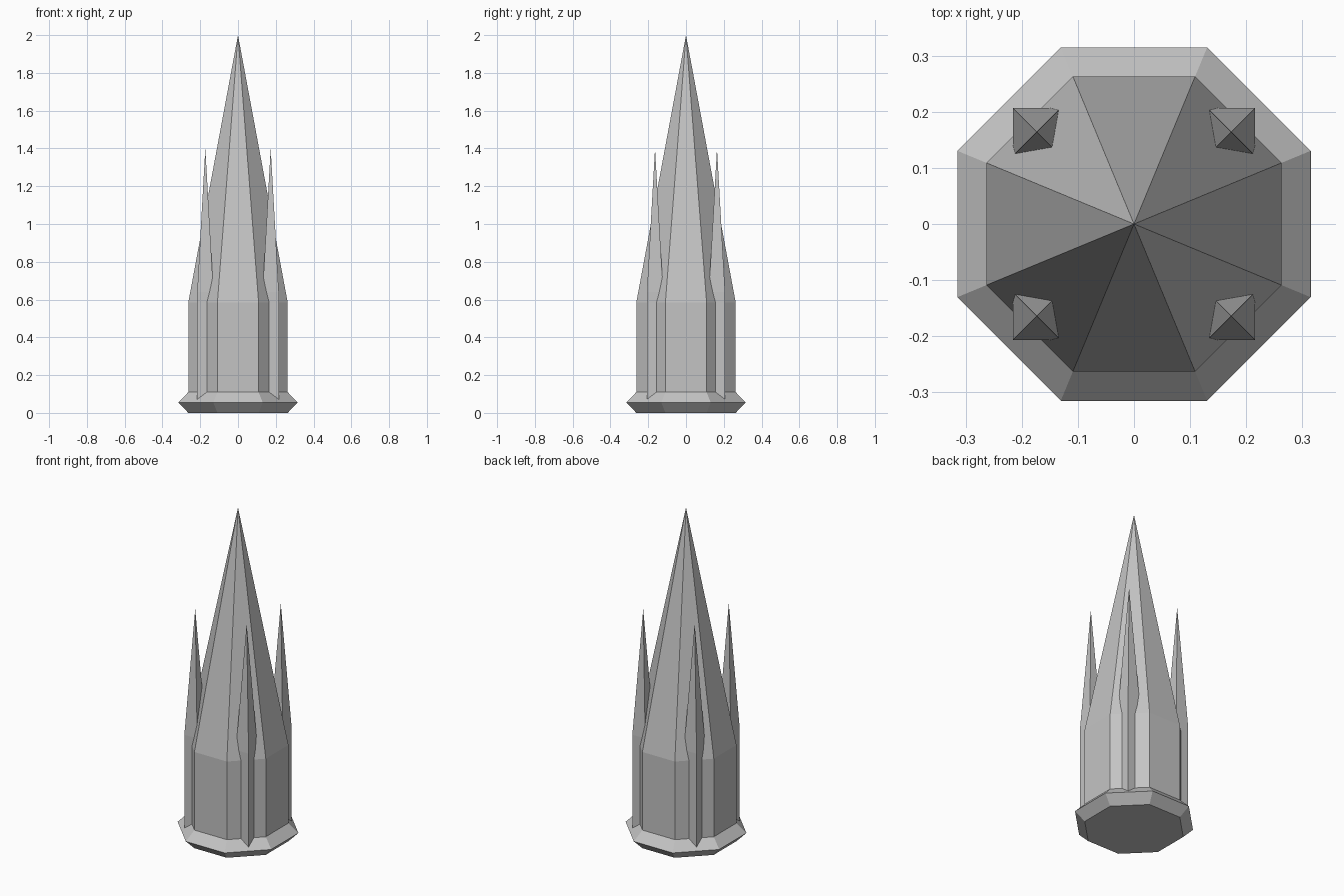
import bpy, bmesh, math
from mathutils import Matrix

cube = bpy.data.objects.get("Cube")
if cube:
    bpy.data.objects.remove(cube, do_unlink=True)

stone = bpy.data.materials.new("grey_stone")
stone.use_nodes = True
GREY = (0.55, 0.55, 0.55, 1)
stone.diffuse_color = GREY
stone.node_tree.nodes["Principled BSDF"].inputs["Base Color"].default_value = GREY


def prism_stack(name, sides, levels, apex, centre=(0, 0)):
    """Flat-faced tower through (apothem, height) levels, closed to a point."""
    bm = bmesh.new()
    rings = []
    for apothem, z in levels:
        radius = apothem / math.cos(math.pi / sides)
        ring = []
        for i in range(sides):
            a = 2 * math.pi * (i + 0.5) / sides
            ring.append(bm.verts.new((centre[0] + radius * math.cos(a),
                                      centre[1] + radius * math.sin(a), z)))
        rings.append(ring)
    tip = bm.verts.new((centre[0], centre[1], apex))
    bm.faces.new(rings[0][::-1])
    for i in range(sides):
        j = (i + 1) % sides
        for low, high in zip(rings, rings[1:]):
            bm.faces.new((low[i], low[j], high[j], high[i]))
        bm.faces.new((rings[-1][i], rings[-1][j], tip))
    bmesh.ops.recalc_face_normals(bm, faces=bm.faces)
    mesh = bpy.data.meshes.new(name)
    bm.to_mesh(mesh)
    bm.free()
    mesh.materials.append(stone)
    obj = bpy.data.objects.new(name, mesh)
    bpy.context.collection.objects.link(obj)
    return obj


# Octagonal tower: bevelled foot, straight wall, tall spire
WALL, FOOT = 0.263, 0.315
prism_stack("spire_tower", 8,
            [(WALL, 0), (FOOT, 0.055), (WALL, 0.11), (WALL, 0.585)], 2.0)

# Four square corner pinnacles sunk into the diagonal walls
for side, sx in (("left", 1), ("right", -1)):
    for end, sy in (("front", -1), ("back", 1)):
        prism_stack(f"{end}_{side}_pinnacle", 4,
                    [(0.043, 0.06), (0.043, 0.64)], 1.4,
                    (sx * 0.173, sy * 0.164))
